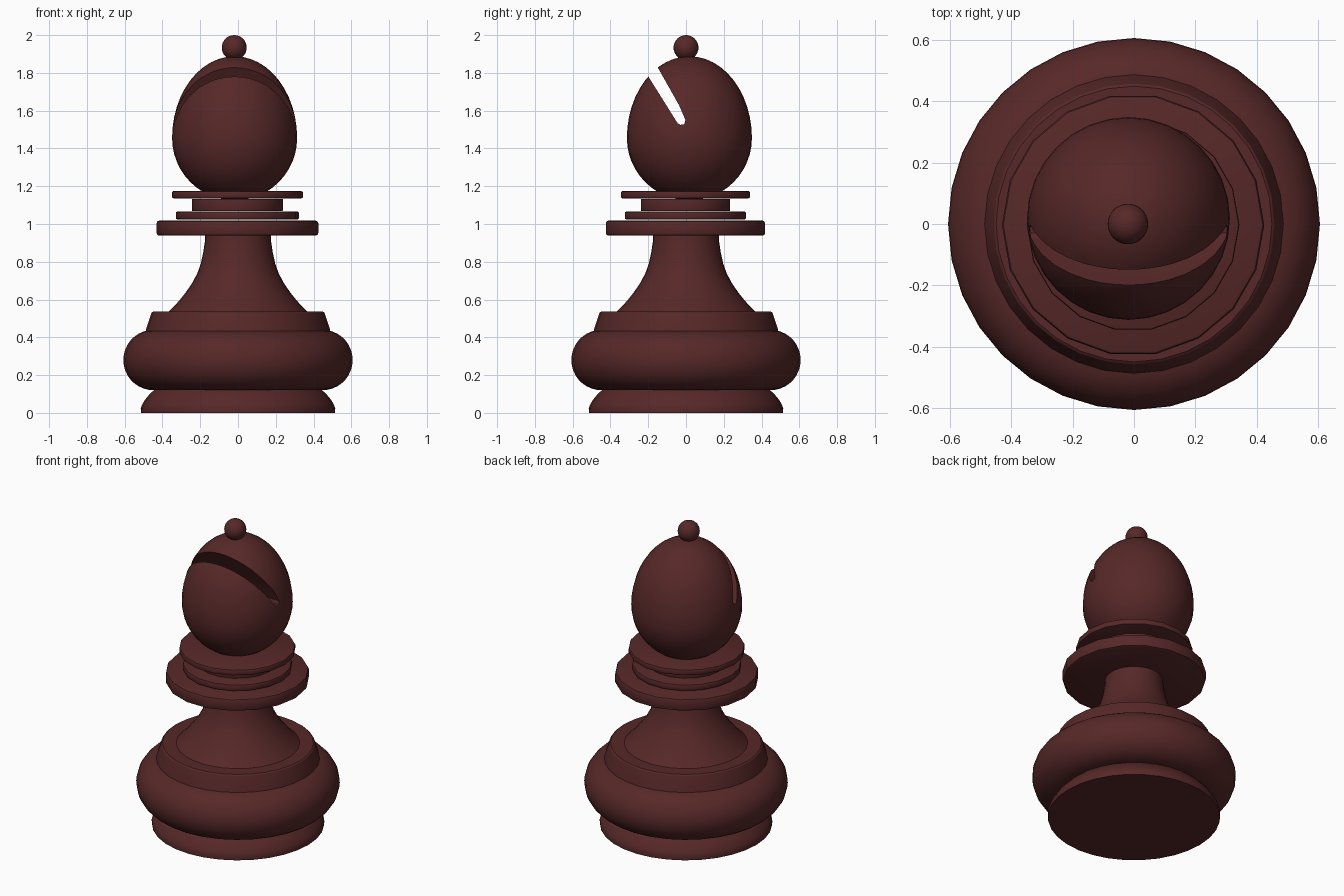
import bpy, bmesh, math

if "Cube" in bpy.data.objects:
    bpy.data.objects.remove(bpy.data.objects["Cube"])

wood = bpy.data.materials.new("dark red wood")
wood.diffuse_color = (0.095, 0.021, 0.021, 1)
wood.use_nodes = True
wood.node_tree.nodes["Principled BSDF"].inputs["Base Color"].default_value = wood.diffuse_color


def finish(name, bm, angle=30):
    bmesh.ops.recalc_face_normals(bm, faces=bm.faces)
    mesh = bpy.data.meshes.new(name)
    bm.to_mesh(mesh)
    bm.free()
    mesh.materials.append(wood)
    ob = bpy.data.objects.new(name, mesh)
    bpy.context.collection.objects.link(ob)
    bpy.ops.object.select_all(action='DESELECT')
    ob.select_set(True)
    bpy.context.view_layer.objects.active = ob
    if angle:
        bpy.ops.object.shade_smooth_by_angle(angle=math.radians(angle))
    return ob


def lathe(name, profile, sides=32, centre=(0, 0), angle=30):
    """Turn a (radius, height) profile about a vertical axis, capping open ends."""
    bm = bmesh.new()
    rings = []
    for r, z in profile:
        n = 1 if r < 1e-5 else sides
        rings.append([bm.verts.new((centre[0] + r * math.cos(2 * math.pi * i / sides),
                                    centre[1] + r * math.sin(2 * math.pi * i / sides), z))
                      for i in range(n)])
    for a, b in zip(rings, rings[1:]):
        for i in range(sides):
            j = (i + 1) % sides
            if len(a) == 1:
                bm.faces.new((a[0], b[j], b[i]))
            elif len(b) == 1:
                bm.faces.new((a[i], a[j], b[0]))
            else:
                bm.faces.new((a[i], a[j], b[j], b[i]))
    for ring in (rings[0], rings[-1]):
        if len(ring) > 1:
            bm.faces.new(ring)
    return finish(name, bm, angle)


def disc(name, r, z0, z1, bevel):
    """Flat 18-sided collar with softened rims."""
    k = bevel * 0.3
    return lathe(name, [(r - bevel, z0), (r - k, z0 + k), (r, z0 + bevel),
                        (r, z1 - bevel), (r - k, z1 - k), (r - bevel, z1)],
                 sides=18, centre=(-0.003, -0.003), angle=40)


# Foot, bulging ring and step
lathe("foot", [(0.513, 0), (0.515, 0.025), (0.507, 0.045), (0.492, 0.07),
               (0.47, 0.097), (0.44, 0.125)])
bulge = [(0.447 + 0.16 * math.sin(math.pi * i / 18), 0.28 - 0.16 * math.cos(math.pi * i / 18))
         for i in range(19)]
lathe("base_bulge", bulge)
lathe("base_step", [(0.49, 0.42), (0.485, 0.45), (0.458, 0.53), (0.45, 0.536)])

# Flared stem
lathe("stem", [(0.375, 0.53), (0.355, 0.548), (0.315, 0.59), (0.275, 0.64), (0.241, 0.69),
               (0.215, 0.74), (0.197, 0.79), (0.184, 0.85), (0.175, 0.91), (0.173, 0.96)])

# Collars
disc("wide_collar", 0.428, 0.938, 1.018, 0.014)
disc("thin_collar", 0.326, 1.024, 1.066, 0.008)
disc("neck_ring", 0.24, 1.069, 1.133, 0.002)
disc("top_collar", 0.347, 1.136, 1.174, 0.008)

# Egg-shaped head: round below, taller above
egg = []
for i in range(25):
    t = -math.pi / 2 + math.pi * i / 24
    h = 0.33 if t < 0 else 0.433
    egg.append((0.331 * math.cos(t), 1.455 + h * math.sin(t)))
head = lathe("head", egg, centre=(-0.018, 0.018), angle=0)

# Slanted slot, cut through the full width of the head
slot = [(-0.307, 1.953), (-0.045, 1.534), (-0.03, 1.525), (-0.01, 1.528),
        (-0.003, 1.55), (-0.037, 1.629), (-0.248, 2.004)]
bm = bmesh.new()
ends = [[bm.verts.new((x, y, z)) for y, z in slot] for x in (-0.6, 0.6)]
bm.faces.new(ends[0])
bm.faces.new(ends[1])
for i in range(len(slot)):
    j = (i + 1) % len(slot)
    bm.faces.new((ends[0][i], ends[0][j], ends[1][j], ends[1][i]))
cutter = finish("slot_cutter", bm, 0)
cutter.hide_render = True
cut = head.modifiers.new("slot", 'BOOLEAN')
cut.operation = 'DIFFERENCE'
cut.solver = 'EXACT'
cut.object = cutter
bpy.ops.object.select_all(action='DESELECT')
head.select_set(True)
bpy.context.view_layer.objects.active = head
bpy.ops.object.modifier_apply(modifier=cut.name)
bpy.data.objects.remove(cutter)
bpy.ops.object.shade_smooth_by_angle(angle=math.radians(30))

# Small ball on top
ball = [(0.066 * math.sin(math.pi * i / 16), 1.934 - 0.066 * math.cos(math.pi * i / 16))
        for i in range(17)]
lathe("top_ball", ball, centre=(-0.02, 0))
